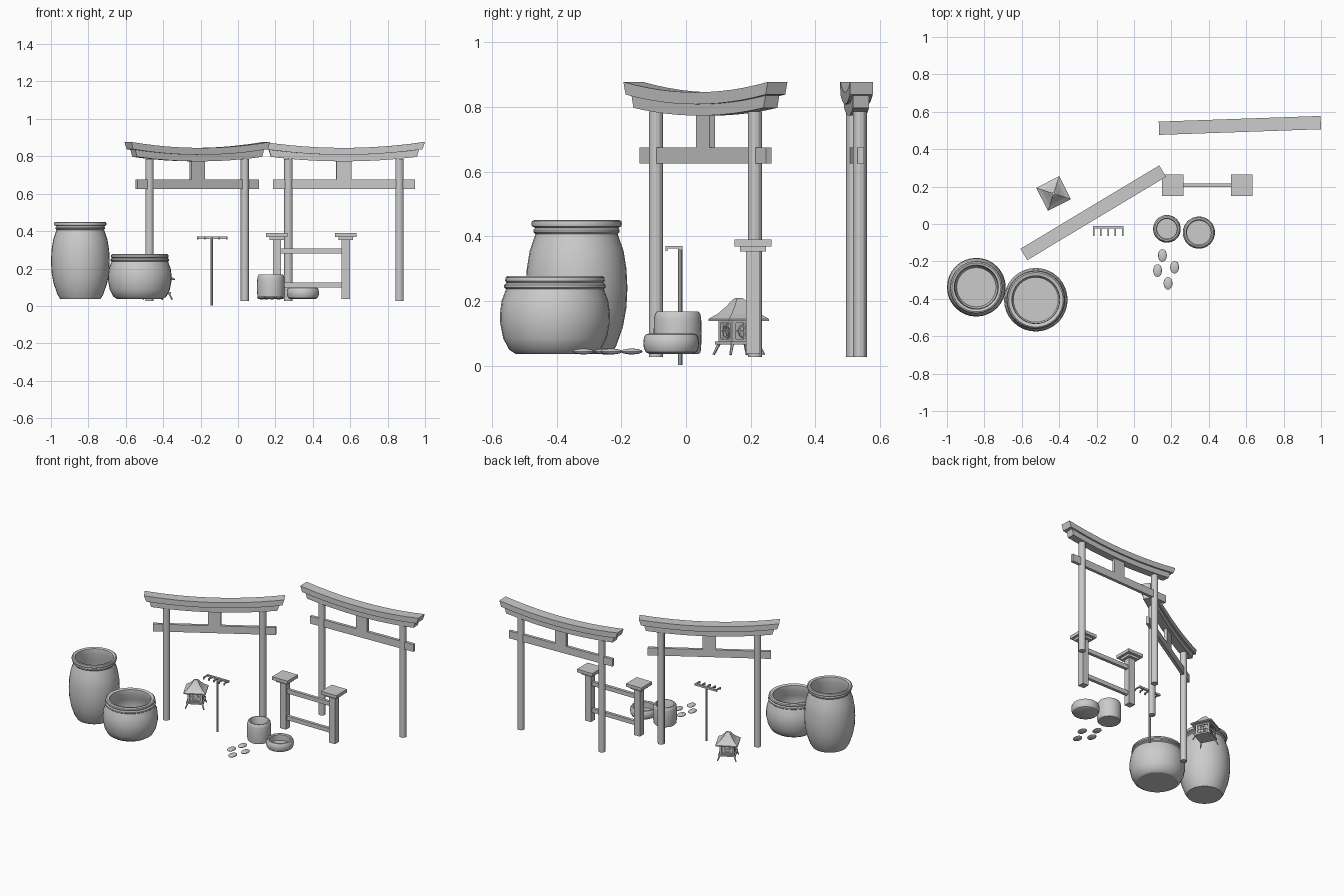
import bpy, bmesh
from math import sin, cos, pi, radians
from mathutils import Matrix, Vector

if "Cube" in bpy.data.objects:
    bpy.data.objects.remove(bpy.data.objects["Cube"])


def finish(name, bm, mat=None, smooth=False):
    bmesh.ops.recalc_face_normals(bm, faces=bm.faces)
    me = bpy.data.meshes.new(name)
    bm.to_mesh(me)
    bm.free()
    ob = bpy.data.objects.new(name, me)
    bpy.context.collection.objects.link(ob)
    if mat:
        ob.matrix_world = mat
    if smooth:
        bpy.context.view_layer.objects.active = ob
        ob.select_set(True)
        bpy.ops.object.shade_smooth_by_angle(angle=radians(30))
        ob.select_set(False)
    return ob


def add_box(bm, c, s):
    bmesh.ops.create_cube(bm, size=1, matrix=Matrix.Translation(c) @ Matrix.Diagonal((*s, 1)))


def box(name, c, s, mat=None):
    bm = bmesh.new()
    add_box(bm, c, s)
    return finish(name, bm, mat)


def rod(bm, a, b, r, n=8, r2=None):
    a, b = Vector(a), Vector(b)
    d = b - a
    m = Matrix.Translation((a + b) / 2) @ d.to_track_quat('Z', 'Y').to_matrix().to_4x4()
    bmesh.ops.create_cone(bm, cap_ends=True, segments=n, radius1=r,
                          radius2=r if r2 is None else r2, depth=d.length, matrix=m)


def loft(bm, rings, closed=False):
    loops = [[bm.verts.new(p) for p in ring] for ring in rings]
    n = len(loops[0])
    pairs = list(zip(loops, loops[1:])) + ([(loops[-1], loops[0])] if closed else [])
    for a, b in pairs:
        for i in range(n):
            bm.faces.new((a[i], a[(i + 1) % n], b[(i + 1) % n], b[i]))
    if not closed:
        bm.faces.new(loops[0])
        bm.faces.new(loops[-1])


def lathe(name, x, y, profile, n=32):
    # profile runs from outer bottom, over the rim, to the inner floor
    bm = bmesh.new()
    loft(bm, [[(r * cos(2 * pi * i / n), r * sin(2 * pi * i / n), z) for i in range(n)]
              for r, z in profile])
    return finish(name, bm, Matrix.Translation((x, y, 0)), True)


def place(x, y, deg):
    return Matrix.Translation((x, y, 0)) @ Matrix.Rotation(radians(deg), 4, 'Z')


def curved_beam(name, lt, lb, w, top, bottom, mat):
    # upswept beam with slanted ends; top/bottom = (middle z, rise at ends)
    bm = bmesh.new()
    rings = []
    for i in range(13):
        t = i / 6 - 1
        zt, zb = top[0] + top[1] * t * t, bottom[0] + bottom[1] * t * t
        rings.append([(t * lb, -w / 2, zb), (t * lb, w / 2, zb),
                      (t * lt, w / 2, zt), (t * lt, -w / 2, zt)])
    loft(bm, rings)
    return finish(name, bm, mat)


# two shrine gates
for tag, m in (("left", place(-0.218, 0.06, 31)), ("right", place(0.566, 0.527, 2))):
    curved_beam(f"{tag}_gate_top_beam", 0.433, 0.42, 0.071, (0.845, 0.032), (0.808, 0.03), m)
    curved_beam(f"{tag}_gate_under_beam", 0.402, 0.39, 0.05, (0.808, 0.027), (0.773, 0.024), m)
    box(f"{tag}_gate_tie_beam", (0, 0, 0.65), (0.76, 0.02, 0.05), m)
    box(f"{tag}_gate_strut", (0, 0, 0.727), (0.082, 0.02, 0.105), m)
    for side in (-1, 1):
        bm = bmesh.new()
        rod(bm, (side * 0.297, 0, 0.027), (side * 0.297, 0, 0.785), 0.022, 12)
        finish(f"{tag}_gate_post", bm, m, True)

# large jars
lathe("tall_jar", -0.843, -0.338, [
    (0.108, 0.037), (0.122, 0.06), (0.143, 0.12), (0.154, 0.18), (0.157, 0.24), (0.154, 0.3),
    (0.145, 0.355), (0.127, 0.407), (0.133, 0.413), (0.133, 0.42), (0.128, 0.426),
    (0.138, 0.431), (0.14, 0.438), (0.138, 0.447), (0.131, 0.45), (0.118, 0.445),
    (0.114, 0.41), (0.13, 0.355), (0.141, 0.24), (0.13, 0.12), (0.105, 0.055)])
lathe("round_pot", -0.525, -0.405, [
    (0.122, 0.037), (0.142, 0.05), (0.16, 0.085), (0.169, 0.13), (0.17, 0.16), (0.165, 0.2),
    (0.151, 0.237), (0.157, 0.242), (0.157, 0.25), (0.149, 0.256), (0.154, 0.262),
    (0.153, 0.272), (0.146, 0.278), (0.128, 0.273), (0.126, 0.245), (0.145, 0.2),
    (0.152, 0.16), (0.147, 0.1), (0.12, 0.055)])

# small bucket and bowl
lathe("bucket", 0.176, -0.026, [
    (0.066, 0.036), (0.071, 0.042), (0.073, 0.06), (0.074, 0.1), (0.073, 0.145),
    (0.07, 0.16), (0.065, 0.167), (0.057, 0.167), (0.053, 0.16), (0.053, 0.055)])
lathe("bowl", 0.347, -0.046, [
    (0.066, 0.036), (0.078, 0.042), (0.084, 0.053), (0.086, 0.07), (0.084, 0.087),
    (0.078, 0.097), (0.07, 0.099), (0.064, 0.093), (0.064, 0.055)])

# stepping stones
for x, y in ((0.152, -0.168), (0.126, -0.249), (0.217, -0.231), (0.182, -0.317)):
    bm = bmesh.new()
    bmesh.ops.create_uvsphere(bm, u_segments=16, v_segments=8, radius=1,
                              matrix=Matrix.Diagonal((0.024, 0.034, 0.009, 1)))
    finish("stone", bm, Matrix.Translation((x, y, 0.044)), True)

# fence
for x in (0.208, 0.576):
    box("fence_post", (x, 0.207, 0.195), (0.044, 0.044, 0.316))
    box("fence_cap_lower", (x, 0.207, 0.361), (0.08, 0.08, 0.016))
    box("fence_cap", (x, 0.207, 0.379), (0.115, 0.115, 0.021))
for z in (0.293, 0.112):
    box("fence_rail", (0.392, 0.207, z), (0.33, 0.02, 0.028))

# upright rake
bm = bmesh.new()
rod(bm, (-0.14, -0.018, 0.002), (-0.14, -0.018, 0.36), 0.0065)
finish("rake_handle", bm, None, True)
box("rake_head", (-0.138, -0.018, 0.364), (0.164, 0.013, 0.012))
for i in range(5):
    x = -0.138 + (i - 2) * 0.0385
    box("rake_tine", (x, -0.042, 0.366), (0.008, 0.042, 0.007))
    box("rake_tine_tip", (x, -0.06, 0.362), (0.008, 0.007, 0.014))

# lantern
lm = place(-0.43, 0.163, 27)


def square(h, z):
    return [(-h, -h, z), (h, -h, z), (h, h, z), (-h, h, z)]


bm = bmesh.new()
loft(bm, [square(0.045, 0.142), square(0.069, 0.138), square(0.069, 0.145), square(0.048, 0.161),
          square(0.028, 0.184), square(0.014, 0.205), square(0.007, 0.21)])
finish("lantern_roof", bm, lm)
box("lantern_base", (0, 0, 0.07), (0.108, 0.108, 0.01), lm)
box("lantern_core", (0, 0, 0.107), (0.074, 0.074, 0.066), lm)
bm = bmesh.new()
for sx in (-1, 1):
    for sy in (-1, 1):
        rod(bm, (sx * 0.045, sy * 0.045, 0.068), (sx * 0.058, sy * 0.058, 0.034), 0.005, 6, 0.004)
finish("lantern_legs", bm, lm)

# lantern side frames with round lattice windows
for k in range(4):
    bm = bmesh.new()
    for s in (-1, 1):
        add_box(bm, (s * 0.039, -0.041, 0.107), (0.012, 0.012, 0.066))
        add_box(bm, (0, -0.041, 0.107 + s * 0.029), (0.078, 0.01, 0.009))
    rings = []
    for r, y in ((0.022, -0.036), (0.022, -0.044), (0.017, -0.044), (0.017, -0.036)):
        rings.append([(r * cos(pi * i / 8), y, 0.107 + r * sin(pi * i / 8)) for i in range(16)])
    loft(bm, rings, True)
    add_box(bm, (0, -0.039, 0.107), (0.005, 0.006, 0.05))
    add_box(bm, (0, -0.039, 0.107), (0.066, 0.006, 0.005))
    finish("lantern_window", bm, lm @ Matrix.Rotation(k * pi / 2, 4, 'Z'))
